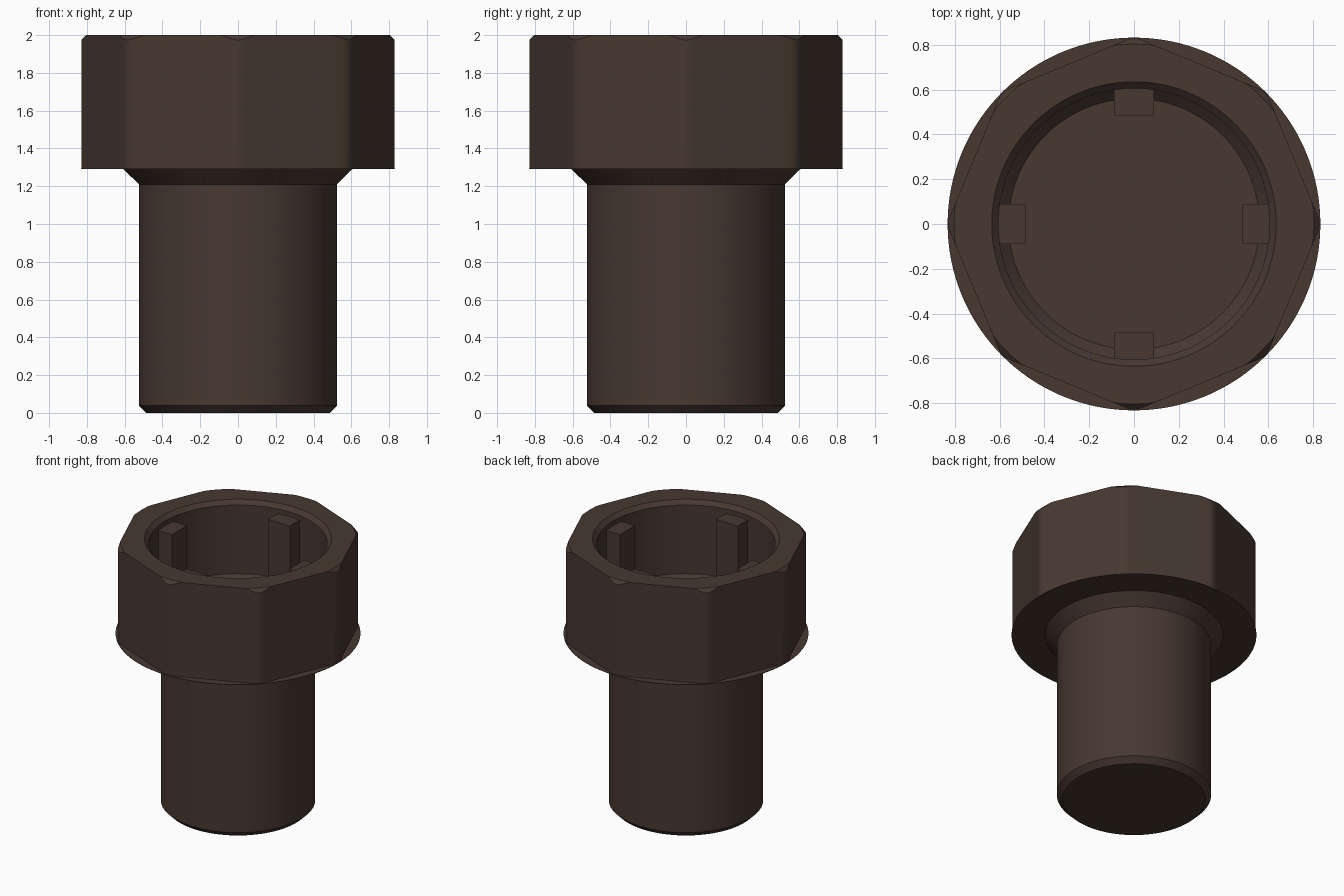
import bpy, bmesh
from math import pi, sin, cos, sqrt, atan2, radians

cube = bpy.data.objects.get("Cube")
if cube:
    bpy.data.objects.remove(cube, do_unlink=True)

brown = bpy.data.materials.new("dark brown")
brown.use_nodes = True
colour = (0.063, 0.040, 0.030, 1)
brown.diffuse_color = colour
brown.node_tree.nodes["Principled BSDF"].inputs["Base Color"].default_value = colour

SEGS = 256          # multiple of eight, so corners fall on vertices
TOP, BASE = 2.0, 1.29
FLANGE = 0.832


def finish(bm, name):
    bmesh.ops.remove_doubles(bm, verts=bm.verts, dist=1e-5)
    bmesh.ops.recalc_face_normals(bm, faces=bm.faces)
    mesh = bpy.data.meshes.new(name)
    bm.to_mesh(mesh)
    bm.free()
    mesh.materials.append(brown)
    obj = bpy.data.objects.new(name, mesh)
    bpy.context.collection.objects.link(obj)
    bpy.ops.object.select_all(action='DESELECT')
    obj.select_set(True)
    bpy.context.view_layer.objects.active = obj
    bpy.ops.object.shade_smooth_by_angle(angle=radians(30))
    return obj


def lathe(name, profile, cap_first=True):
    """Sweep a profile; each entry gives (radius, height) for an angle."""
    bm = bmesh.new()
    rings = []
    for point in profile:
        ring = []
        for i in range(SEGS):
            a = 2 * pi * i / SEGS
            r, z = point(a) if callable(point) else point
            ring.append(bm.verts.new((r * cos(a), r * sin(a), z)))
        rings.append(ring)
    for low, high in zip(rings, rings[1:]):
        for i in range(SEGS):
            j = (i + 1) % SEGS
            bm.faces.new((low[i], low[j], high[j], high[i]))
    if cap_first:
        bm.faces.new(rings[0])
    return finish(bm, name)


def octagon(a, apothem=0.772, fillet=0.08, half=pi / 8):
    """Radius of an octagon with slightly rounded corners."""
    phi = abs((a + half) % (2 * half) - half)
    d = (apothem - fillet) / cos(half)
    if phi < atan2(fillet * sin(half), d + fillet * cos(half)):
        return d * cos(phi) + sqrt(fillet ** 2 - (d * sin(phi)) ** 2)
    return apothem / cos(half - phi)


def top_edge(a):
    return min(octagon(a), 0.803), TOP


def chamfer_edge(a):
    r = octagon(a)
    return r, TOP - max(0, r - 0.803)


# Octagonal head: floor, bore, top face, sides and round flange underneath
lathe("socket_head", [
    (0.56, 1.41), (0.605, 1.455), (0.605, 1.97), (0.635, TOP),
    top_edge, chamfer_edge,
    lambda a: (octagon(a), BASE + 0.003),
    (FLANGE, BASE + 0.003), (FLANGE, BASE), (0.60, BASE)])

# Round stem with chamfered foot and flared neck
lathe("stem", [(0.485, 0), (0.525, 0.04), (0.525, 1.21), (0.605, BASE)])

# Four ribs inside the bore
for k, side in enumerate(("left", "back", "right", "front")):
    bm = bmesh.new()
    bmesh.ops.create_cube(bm, size=1)
    for v in bm.verts:
        x = 0.548 + v.co.x * 0.126
        y = v.co.y * 0.18
        z = 1.67 + v.co.z * 0.53
        c, s = cos(k * pi / 2), sin(k * pi / 2)
        v.co = (x * c - y * s, x * s + y * c, z)
    finish(bm, side + "_rib")
